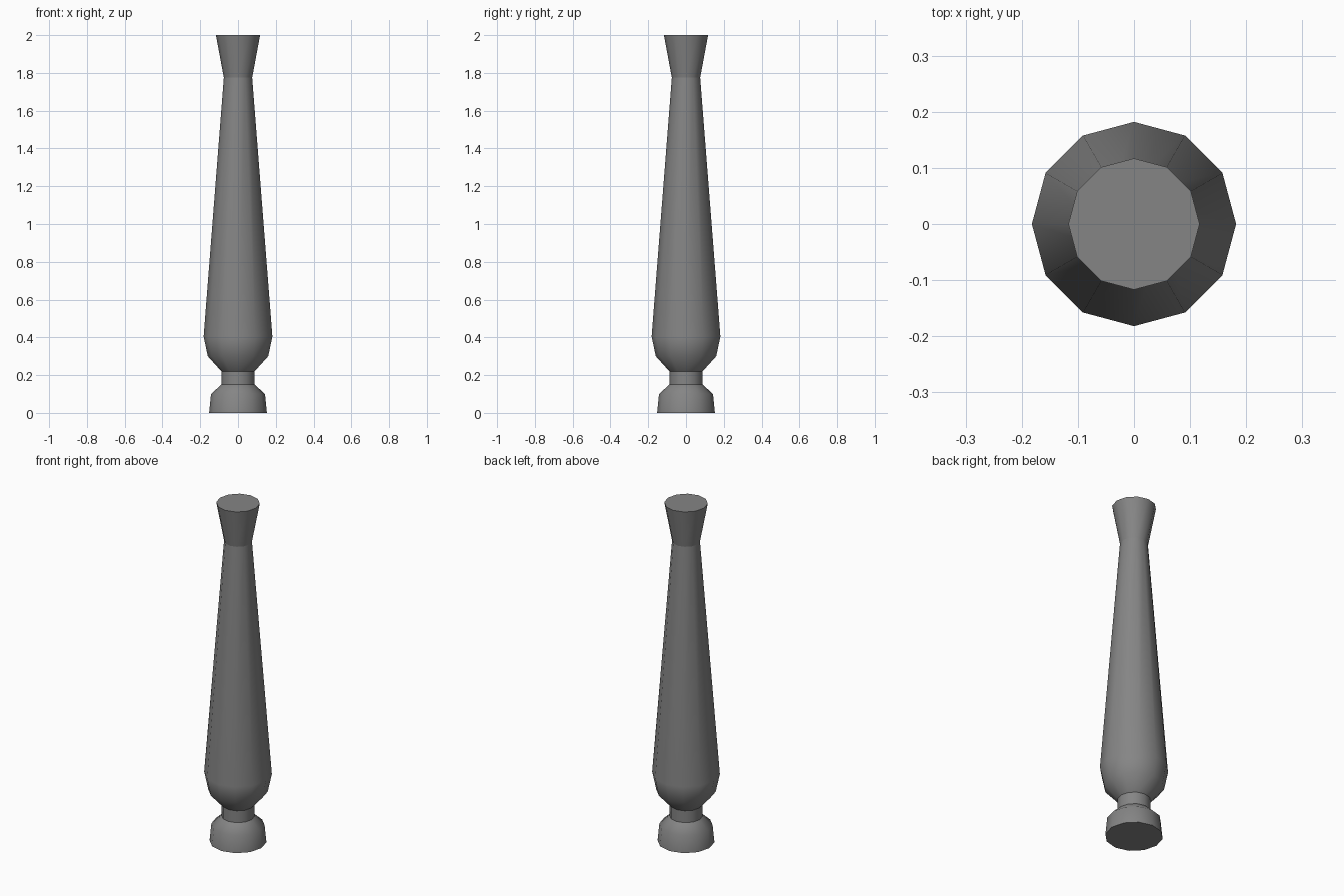
import bpy, bmesh, math

if "Cube" in bpy.data.objects:
    bpy.data.objects.remove(bpy.data.objects["Cube"])

SIDES = 12

# Dark grey finish
grey = bpy.data.materials.new("dark_grey")
grey.diffuse_color = (0.235, 0.235, 0.235, 1)
grey.use_nodes = True
grey.node_tree.nodes["Principled BSDF"].inputs["Base Color"].default_value = grey.diffuse_color


def turned(name, profile, sharp_heights=()):
    """Closed lathe-turned solid from (radius, height) points."""
    bm = bmesh.new()
    rings = []
    for r, z in profile:
        rings.append([bm.verts.new((r * math.cos(2 * math.pi * i / SIDES),
                                    r * math.sin(2 * math.pi * i / SIDES), z))
                      for i in range(SIDES)])
    for a, b in zip(rings, rings[1:]):
        for i in range(SIDES):
            j = (i + 1) % SIDES
            bm.faces.new((a[i], a[j], b[j], b[i]))
    bm.faces.new(rings[0][::-1])
    bm.faces.new(rings[-1])
    mesh = bpy.data.meshes.new(name)
    bm.to_mesh(mesh)
    bm.free()
    mesh.materials.append(grey)
    obj = bpy.data.objects.new(name, mesh)
    bpy.context.collection.objects.link(obj)
    bpy.ops.object.select_all(action='DESELECT')
    obj.select_set(True)
    bpy.context.view_layer.objects.active = obj
    bpy.ops.object.shade_smooth_by_angle(angle=math.radians(42))
    # crease lines between the turned sections
    for e in mesh.edges:
        zs = [mesh.vertices[v].co.z for v in e.vertices]
        if any(all(abs(z - h) < 1e-4 for z in zs) for h in sharp_heights):
            e.use_edge_sharp = True
    # long shaft faces dominate the shading where they meet the bulb
    wn = obj.modifiers.new("weighted_normals", 'WEIGHTED_NORMAL')
    wn.keep_sharp = True
    return obj


# One turned post: foot, neck, bulb, tapered shaft, flared top
turned("turned_post", [
    (0.153, 0.0), (0.143, 0.10), (0.088, 0.15),   # foot
    (0.088, 0.22),                                # neck
    (0.16, 0.30), (0.182, 0.405),                 # bulb
    (0.075, 1.775),                               # tapered shaft
    (0.117, 2.0),                                 # flared top
], sharp_heights=(0.15, 0.22, 1.775))
